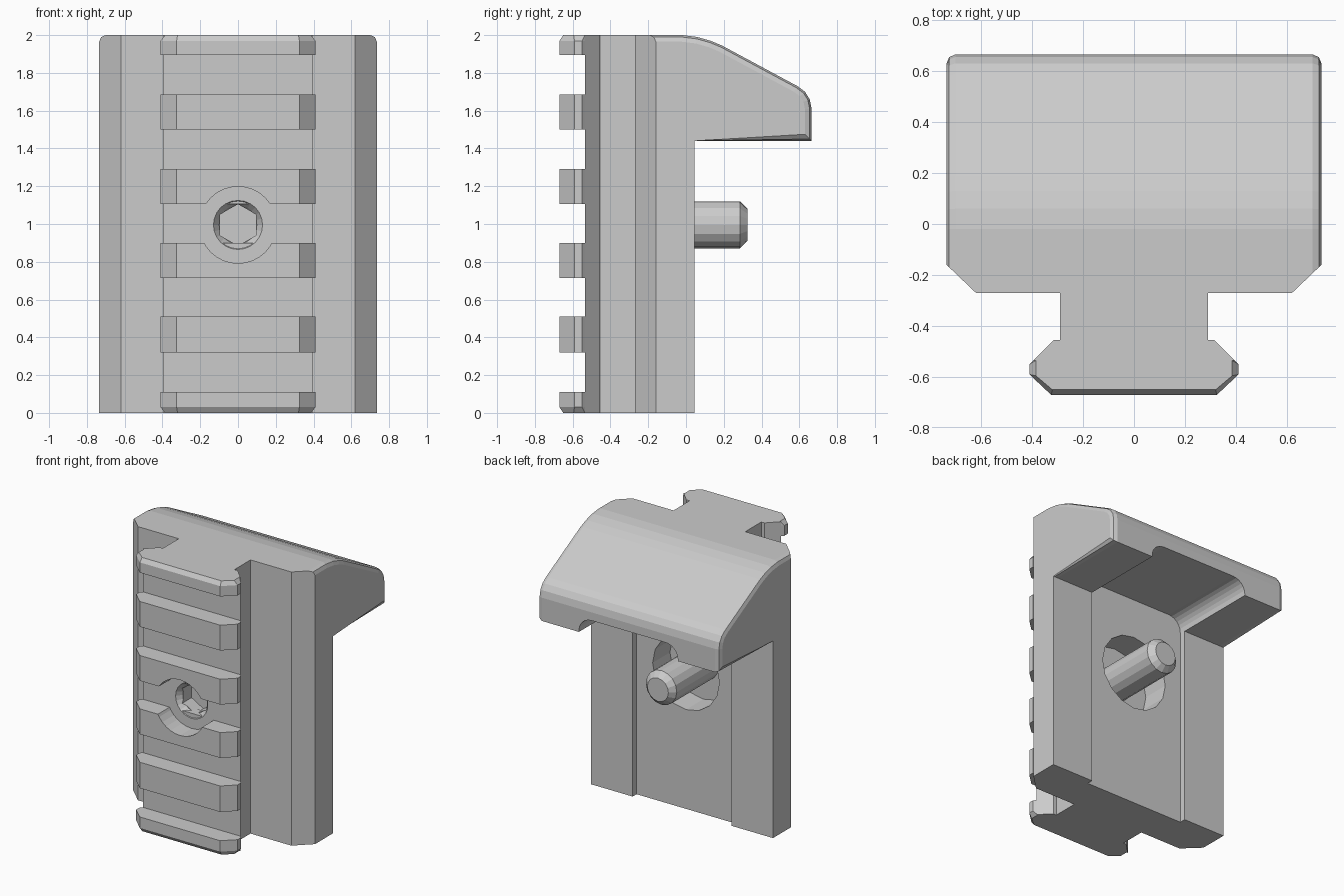
import bpy, bmesh, math
from mathutils import Vector

if "Cube" in bpy.data.objects:
    bpy.data.objects.remove(bpy.data.objects["Cube"], do_unlink=True)

grey = bpy.data.materials.new("plain_grey")
grey.use_nodes = True
colour = (0.6, 0.6, 0.6, 1)
grey.diffuse_color = colour
grey.node_tree.nodes["Principled BSDF"].inputs["Base Color"].default_value = colour


def loft(name, rings):
    """Join rings of points into a closed solid."""
    bm = bmesh.new()
    loops = [[bm.verts.new(p) for p in ring] for ring in rings]
    n = len(loops[0])
    for a, b in zip(loops, loops[1:]):
        for i in range(n):
            j = (i + 1) % n
            bm.faces.new((a[i], a[j], b[j], b[i]))
    bm.faces.new(loops[0])
    bm.faces.new(loops[-1])
    bmesh.ops.recalc_face_normals(bm, faces=bm.faces)
    mesh = bpy.data.meshes.new(name)
    bm.to_mesh(mesh)
    bm.free()
    mesh.materials.append(grey)
    obj = bpy.data.objects.new(name, mesh)
    bpy.context.collection.objects.link(obj)
    return obj


def mirrored(half):
    return half + [(-x, y) for x, y in reversed(half)]


def upright(name, layers):
    """Stack plan outlines, given as (height, right half outline)."""
    return loft(name, [[(x, y, z) for x, y in mirrored(half)] for z, half in layers])


def turned(name, sides, steps):
    """Solid around the bolt axis, given as (y, radius) steps."""
    angles = [math.pi / 2 + 2 * math.pi * i / sides for i in range(sides)]
    return loft(name, [[(r * math.cos(a), y, AXIS_Z + r * math.sin(a)) for a in angles]
                       for y, r in steps])


def cut(target, cutter):
    mod = target.modifiers.new("cut", "BOOLEAN")
    mod.operation = "DIFFERENCE"
    mod.solver = "EXACT"
    mod.object = cutter
    bpy.context.view_layer.objects.active = target
    bpy.ops.object.modifier_apply(modifier=mod.name)


def discard(*objs):
    for o in objs:
        bpy.data.objects.remove(o, do_unlink=True)


AXIS_Z = 0.995
W, FRONT, BACK, HOOK_Z, TIP = 0.735, -0.27, 0.045, 1.44, 0.665

# Main plate with hook, as one side profile
side = [(FRONT, 0), (BACK, 0), (BACK, HOOK_Z), (TIP, HOOK_Z), (TIP, 1.61),
        (0.655, 1.66), (0.63, 1.70), (0.59, 1.73), (0.19, 1.945), (0.13, 1.97),
        (0.06, 1.99), (-0.02, 2), (FRONT, 2)]
body = loft("hooked_body", [[(x, y, z) for y, z in side] for x in (-W, W)])

# Soften the outer rim of the hook
bm = bmesh.new()
bm.from_mesh(body.data)
rim = []
for e in bm.edges:
    a, b = (v.co for v in e.verts)
    along_x = abs(a.x - b.x) > 0.1
    front_or_back = abs(a.y - b.y) < 0.001 and min(a.z, b.z) < 0.1
    if not along_x and not front_or_back and min(a.z, b.z) > HOOK_Z - 0.01:
        rim.append(e)
bmesh.ops.bevel(bm, geom=rim, offset=0.035, segments=2, profile=0.5, affect="EDGES")
bm.to_mesh(body.data)
bm.free()

# Long slanted front corners
for s in (-1, 1):
    tri = [(s * 0.62, FRONT), (s * 0.845, -0.055), (s * 0.9, -0.4), (s * 0.62, -0.4)]
    corner = loft("corner_cutter", [[(x, y, z) for x, y in tri] for z in (-0.1, 2.1)])
    cut(body, corner)
    discard(corner)

# Round-topped channel down the back and under the hook
R, HALF, TOP = 0.1, 0.40, 1.55
arc = [(HALF - R + R * math.cos(math.radians(a)), TOP - R + R * math.sin(math.radians(a)))
       for a in range(0, 91, 15)]
channel_shape = mirrored([(HALF, -0.1)] + arc)
channel = loft("channel_cutter", [[(x, y, z) for x, z in channel_shape] for y in (0, 0.9)])
cut(body, channel)

# Clearance hole around the bolt
hole = turned("hole_cutter", 16, [(-0.2, 0.27), (0.2, 0.27)])
cut(body, hole)
discard(channel, hole)

# Rail with its hexagonal bolt socket
rail_half = [(0.29, -0.255), (0.29, -0.455), (0.315, -0.455), (0.395, -0.535)]
rail = upright("rail_core", [(0, rail_half), (2, rail_half)])
sink = turned("sink_cutter", 24, [(-0.56, 0.138), (-0.535, 0.13), (-0.495, 0.1)])
socket = turned("socket_cutter", 6, [(-0.6, 0.11), (-0.4, 0.11)])
cut(rail, sink)
cut(rail, socket)
discard(sink, socket)

# Rail teeth; the end ones have chamfered outer ends
full = [(0.31, -0.455), (0.41, -0.55), (0.41, -0.59), (0.325, -0.67)]
small = [(0.31, -0.455), (0.385, -0.535), (0.385, -0.595), (0.32, -0.65)]
counterbore = turned("counterbore_cutter", 32, [(-0.8, 0.203), (-0.53, 0.203)])
spans = [(0, 0.11), (0.32, 0.51), (0.715, 0.90), (1.105, 1.29), (1.50, 1.685), (1.895, 2)]
for i, (low, high) in enumerate(spans):
    layers = [(low, full), (high, full)]
    if i == 0:
        layers = [(low, small), (low + 0.03, full), (high, full)]
    elif i == len(spans) - 1:
        layers = [(low, full), (high - 0.03, full), (high, small)]
    tooth = upright(f"rail_tooth_{i + 1}", layers)
    if abs((low + high) / 2 - AXIS_Z) < 0.3:
        cut(tooth, counterbore)
discard(counterbore)

# Clamping bolt
turned("bolt_shank", 16, [(-0.23, 0.125), (0.285, 0.125), (0.325, 0.085)])
